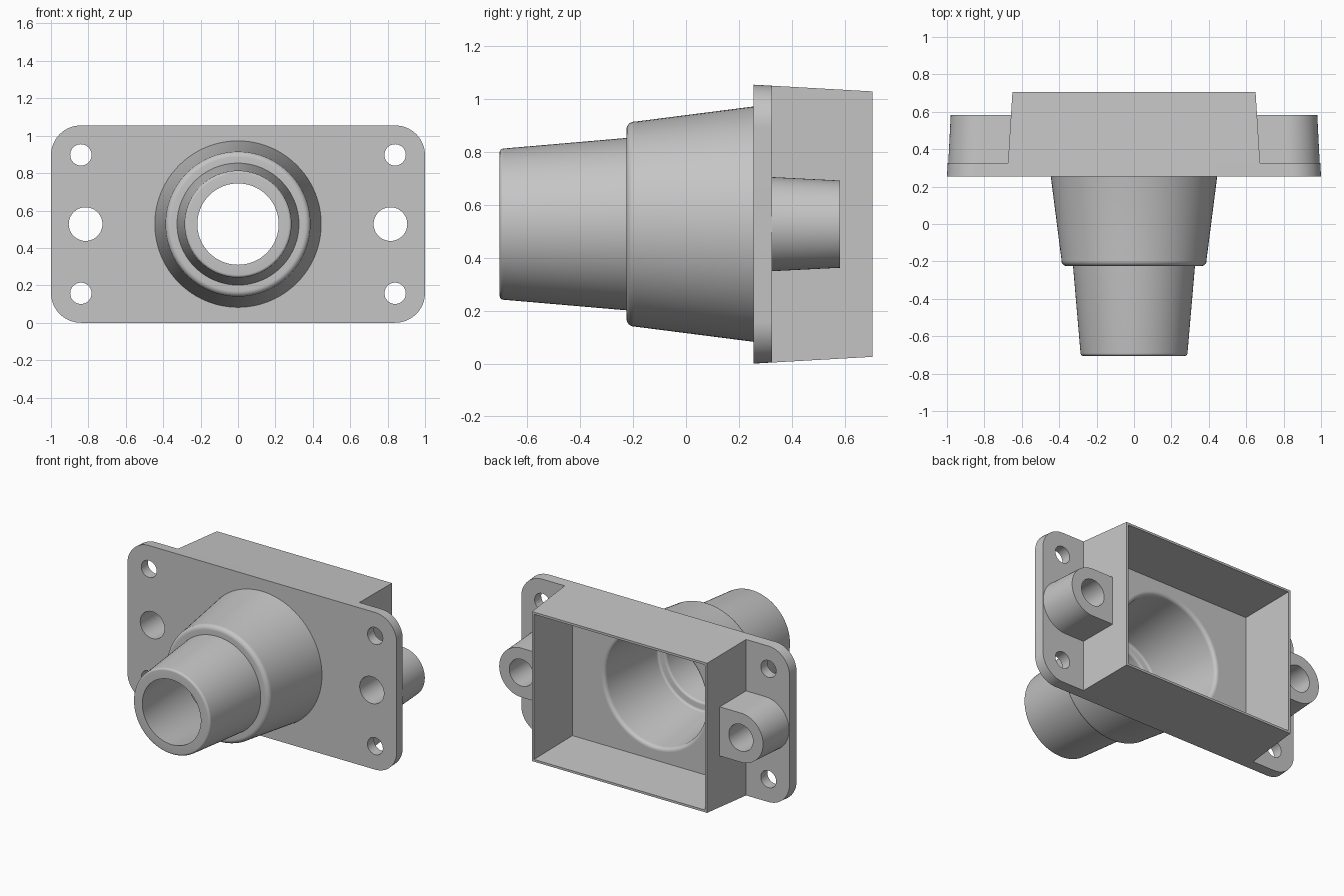
import bpy
import bmesh
import math

cube = bpy.data.objects.get("Cube")
if cube:
    bpy.data.objects.remove(cube, do_unlink=True)

CZ = 0.5275              # height of the bore axis
FRONT, BACK = 0.255, 0.325   # plate faces along y
REAR = 0.705             # open rim of the rear box

grey = bpy.data.materials.new("cast_grey")
grey.use_nodes = True
COLOUR = (0.56, 0.56, 0.56, 1.0)
grey.diffuse_color = COLOUR
grey.node_tree.nodes["Principled BSDF"].inputs["Base Color"].default_value = COLOUR


def loft(name, rings, closed=False):
    """Skin (y, [(x, z), ...]) rings; closed joins last to first, else caps the ends."""
    bm = bmesh.new()
    loops = [[bm.verts.new((x, y, z + CZ)) for x, z in pts] for y, pts in rings]
    pairs = list(zip(loops, loops[1:]))
    if closed:
        pairs.append((loops[-1], loops[0]))
    else:
        bm.faces.new(loops[0])
        bm.faces.new(loops[-1])
    for a, b in pairs:
        n = len(a)
        for i in range(n):
            j = (i + 1) % n
            bm.faces.new((a[i], a[j], b[j], b[i]))
    bmesh.ops.recalc_face_normals(bm, faces=bm.faces)
    mesh = bpy.data.meshes.new(name)
    bm.to_mesh(mesh)
    bm.free()
    mesh.materials.append(grey)
    obj = bpy.data.objects.new(name, mesh)
    bpy.context.collection.objects.link(obj)
    return obj


def arc(cx, cz, r, start, end, n):
    angles = [math.radians(start + (end - start) * i / n) for i in range(n + 1)]
    return [(cx + r * math.cos(a), cz + r * math.sin(a)) for a in angles]


def circle(r, cx=0.0, cz=0.0, n=96):
    return arc(cx, cz, r, 0, 360, n)[:-1]


def rect(hx, hz):
    return [(hx, hz), (-hx, hz), (-hx, -hz), (hx, -hz)]


def round_rect(hx, hz, r):
    pts = []
    for k, (sx, sz) in enumerate([(1, 1), (-1, 1), (-1, -1), (1, -1)]):
        pts += arc(sx * (hx - r), sz * (hz - r), r, 90 * k, 90 * k + 90, 16)
    return pts


def activate(obj):
    bpy.ops.object.select_all(action='DESELECT')
    obj.select_set(True)
    bpy.context.view_layer.objects.active = obj


def drill(obj, r, x=0.0, z=0.0, n=48):
    cutter = loft("hole_cutter", [(0.0, circle(r, x, z, n)), (1.0, circle(r, x, z, n))])
    cutter.hide_render = True
    mod = obj.modifiers.new("hole", 'BOOLEAN')
    mod.operation, mod.solver, mod.object = 'DIFFERENCE', 'EXACT', cutter
    activate(obj)
    bpy.ops.object.modifier_apply(modifier=mod.name)
    bpy.data.objects.remove(cutter, do_unlink=True)


def finish(obj):
    activate(obj)
    bpy.ops.object.shade_smooth_by_angle(angle=math.radians(32))


# Mounting plate with bore opening, four corner holes and two lug holes
plate = loft("mounting_plate", [
    (FRONT, round_rect(1.0, 0.5275, 0.16)),
    (BACK, round_rect(0.996, 0.5235, 0.157))])
drill(plate, 0.40, n=96)
for sx in (-1, 1):
    drill(plate, 0.09, sx * 0.815)
    for sz in (-1, 1):
        drill(plate, 0.057, sx * 0.84, sz * 0.37)
finish(plate)

# Thin-walled tapered box, open at the rear
box = loft("rear_box", [
    (BACK, rect(0.674, 0.5235)), (REAR, rect(0.65, 0.502)),
    (REAR, rect(0.635, 0.487)), (BACK, rect(0.616, 0.467))], closed=True)
finish(box)

# Stepped hollow nozzle: (radius, y) profile turned round the bore axis
outer = [(0.402, BACK), (0.402, 0.29), (0.449, 0.29), (0.445, FRONT), (0.388, -0.19)]
shoulder = [(r, y) for r, y in arc(0.358, -0.195, 0.03, 0, -90, 8)]
tube = [(0.326, -0.225), (0.286, -0.69)]
lip = arc(0.271, -0.69, 0.015, 0, -90, 6)[1:]
bore = [(0.2175, -0.705), (0.266, -0.18)]
step = arc(0.281, -0.18, 0.015, 180, 90, 5)[1:] + arc(0.310, -0.15, 0.015, -90, 0, 5)
mouth = [(0.374, 0.30)] + arc(0.399, 0.30, 0.025, 180, 90, 6)[1:]
profile = outer + shoulder + tube + lip + bore + step + mouth
nozzle = loft("stepped_nozzle", [(y, circle(r)) for r, y in profile], closed=True)
finish(nozzle)


# Side lugs: rounded bosses running into the box walls, drilled through
def lug_outline(s, r):
    pts = [(0.645, -r)] + arc(0.815, 0, r, -90, 90, 32) + [(0.645, r)]
    return [(s * x, z) for x, z in pts]


for side, s in (("left", 1), ("right", -1)):
    lug = loft(side + "_lug", [(BACK, lug_outline(s, 0.178)), (0.582, lug_outline(s, 0.165))])
    drill(lug, 0.09, s * 0.815)
    finish(lug)
